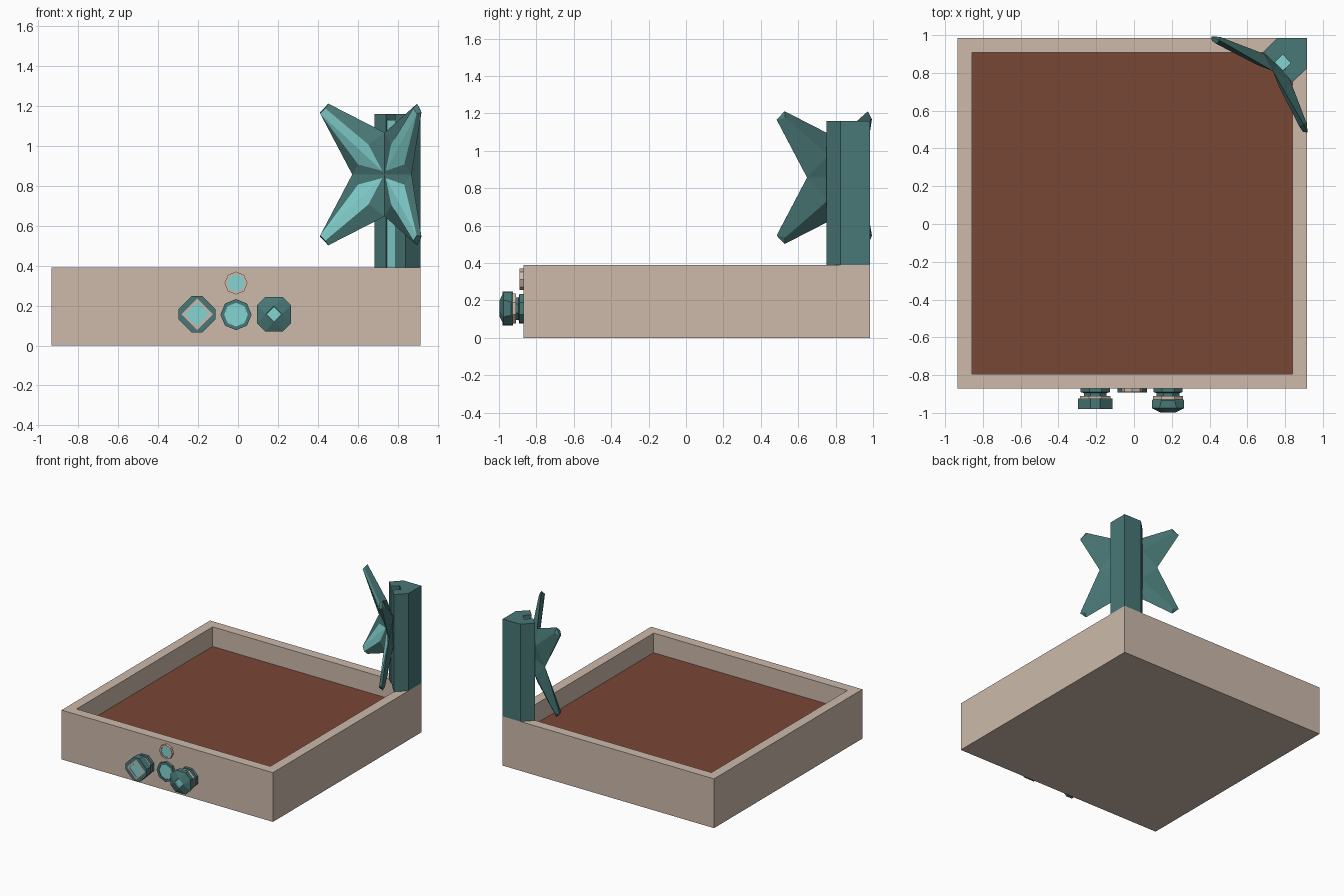
import bpy, bmesh, math
from mathutils import Vector, Matrix

cube = bpy.data.objects.get("Cube")
if cube:
    bpy.data.objects.remove(cube, do_unlink=True)


def material(name, rgb):
    m = bpy.data.materials.new(name)
    m.use_nodes = True
    m.diffuse_color = (*rgb, 1)
    m.node_tree.nodes["Principled BSDF"].inputs["Base Color"].default_value = (*rgb, 1)
    return m


MATS = [material("warm_stone", (0.61, 0.49, 0.41)),
        material("brown_soil", (0.19, 0.063, 0.037)),
        material("dark_teal", (0.065, 0.185, 0.18)),
        material("pale_aqua", (0.23, 0.66, 0.64))]
STONE, SOIL, TEAL, AQUA = range(4)


def finish(name, bm):
    bmesh.ops.remove_doubles(bm, verts=bm.verts, dist=0.0002)
    bmesh.ops.recalc_face_normals(bm, faces=bm.faces)
    mesh = bpy.data.meshes.new(name)
    bm.to_mesh(mesh)
    bm.free()
    for m in MATS:
        mesh.materials.append(m)
    ob = bpy.data.objects.new(name, mesh)
    bpy.context.collection.objects.link(ob)
    return ob


def loft(name, rings, mats):
    """Join rings of points; mats = start cap, each band, end cap."""
    bm = bmesh.new()
    rows = [[bm.verts.new(p) for p in ring] for ring in rings]
    bm.faces.new(rows[0]).material_index = mats[0]
    for a, b, m in zip(rows, rows[1:], mats[1:]):
        for i in range(len(a)):
            j = (i + 1) % len(a)
            bm.faces.new((a[i], a[j], b[j], b[i])).material_index = m
    bm.faces.new(rows[-1]).material_index = mats[-1]
    return finish(name, bm)


# Planter tray with sunken soil
def rect(inset, z):
    x0, x1, y0, y1 = -0.935 + inset, 0.915 - inset, -0.87 + inset, 0.985 - inset
    return [(x0, y0, z), (x1, y0, z), (x1, y1, z), (x0, y1, z)]


loft("planter_tray", [rect(0, 0), rect(0, 0.39), rect(0.077, 0.39), rect(0.077, 0.235)],
     [STONE, STONE, STONE, STONE, SOIL])


# Corner post with a slot, and the light rod inside it
def prism(name, outline, z0, z1, mat):
    loft(name, [[(x, y, z) for x, y in outline] for z in (z0, z1)], [mat] * 3)


prism("corner_post", [(0.915, 0.985), (0.76, 0.985), (0.685, 0.91), (0.742, 0.852),
                      (0.787, 0.897), (0.83, 0.853), (0.786, 0.806), (0.84, 0.75),
                      (0.915, 0.825)], 0.39, 1.16, TEAL)
prism("light_rod", [(0.745, 0.856), (0.787, 0.897), (0.83, 0.853), (0.788, 0.811)],
      0.39, 1.13, AQUA)

# Four-armed dish on the post: (across, up, forward) points of one arm
ARM = {
    "core": (0, 0, 0), "side": (0.21, 0, 0.02), "tip_a": (0.36, 0.31, 0.10),
    "tip_b": (0.315, 0.355, 0.085), "top": (0, 0.21, 0.0),
    "p_core": (0.012, 0.018, 0.005), "p_side": (0.163, 0.05, 0.025),
    "p_tip_a": (0.342, 0.305, 0.115), "p_tip_b": (0.312, 0.332, 0.11),
    "p_top": (0.08, 0.15, 0.035),
    "k_tip": (0.325, 0.32, 0.07), "k_mid": (0.10, 0.12, -0.03), "k_core": (0, 0, -0.05),
}
DARK = ["side tip_a p_tip_a p_side", "tip_a tip_b p_tip_b p_tip_a", "tip_b top p_top p_tip_b",
        "top core p_core p_top", "core side p_side p_core", "side tip_a k_tip k_mid",
        "tip_a tip_b k_tip", "tip_b top k_mid k_tip", "top k_core k_mid", "k_core side k_mid"]
PALE = ["p_side p_tip_a p_core", "p_tip_a p_tip_b p_top p_core"]
origin = Vector((0.735, 0.81, 0.857))
across, forward = Vector((1, -1, 0)).normalized(), Vector((-1, -1, 0)).normalized()
bm = bmesh.new()
for su in (-1, 1):
    for sw in (-1, 1):
        v = {k: bm.verts.new(origin + across * u * su + Vector((0, 0, w * sw)) + forward * n)
             for k, (u, w, n) in ARM.items()}
        for faces, mat in ((DARK, TEAL), (PALE, AQUA)):
            for f in faces:
                bm.faces.new([v[k] for k in f.split()]).material_index = mat
finish("cross_dish", bm)


# Front controls: eight-sided rings (depth, half width, half flat) on the front wall
def control(name, x, z, rings, mats, turn=0.0):
    rot = Matrix.Rotation(turn, 2)
    rows = []
    for d, a, c in rings:
        pts = [(a, -c), (a, c), (c, a), (-c, a), (-a, c), (-a, -c), (-c, -a), (c, -a)]
        rows.append([(x + q.x, -0.87 - d, z + q.y) for q in (rot @ Vector(p) for p in pts)])
    loft(name, rows, mats)


def regular(d, a):
    return (d, a, a * math.tan(math.pi / 8))


EIGHTH = math.pi / 8
control("indicator_lamp", -0.01, 0.313,
        [regular(0, 0.053), regular(0.02, 0.053), regular(0.02, 0.04), regular(0.015, 0.04)],
        [STONE, STONE, STONE, STONE, AQUA], EIGHTH)
control("centre_button", -0.01, 0.155,
        [regular(0, 0.072), regular(0.022, 0.072), regular(0.022, 0.055), regular(0.016, 0.055)],
        [TEAL, TEAL, TEAL, TEAL, AQUA], EIGHTH)

# Shared mounting of both knobs: flange, neck and stone collar
for side, x in (("right", -0.205), ("left", 0.18)):
    control(side + "_knob_mount", x, 0.157,
            [regular(0, 0.077), regular(0.02, 0.077), regular(0.025, 0.06), regular(0.04, 0.06),
             regular(0.04, 0.08), regular(0.06, 0.08)],
            [TEAL, TEAL, TEAL, TEAL, STONE, STONE, STONE])

control("right_knob", -0.205, 0.157,
        [(0.055, 0.092, 0.026), (0.11, 0.092, 0.026), (0.11, 0.078, 0.001), (0.11, 0.06, 0.001),
         (0.105, 0.06, 0.001)],
        [TEAL, TEAL, TEAL, STONE, STONE, AQUA])
control("left_knob", 0.18, 0.157,
        [regular(0.055, 0.077), regular(0.065, 0.086), (0.105, 0.086, 0.045),
         (0.128, 0.04, 0.001), (0.122, 0.036, 0.001)],
        [TEAL, TEAL, TEAL, TEAL, AQUA, AQUA])
